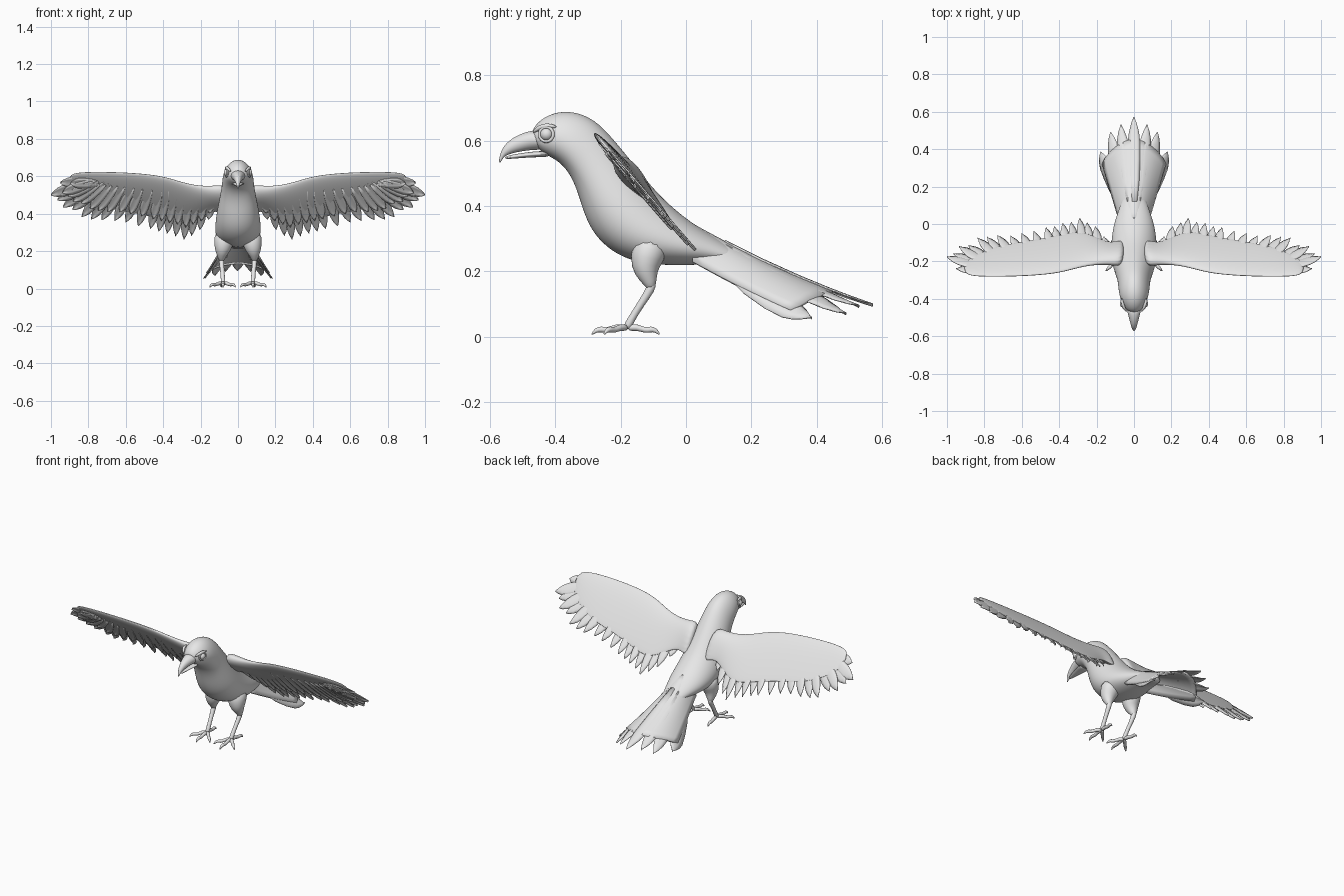
import bpy, bmesh, math
from mathutils import Vector as V

cube = bpy.data.objects.get("Cube")
if cube:
    bpy.data.objects.remove(cube)

grey = bpy.data.materials.new("plain grey")
grey.use_nodes = True
grey.diffuse_color = (0.8, 0.8, 0.8, 1)
grey.node_tree.nodes["Principled BSDF"].inputs["Base Color"].default_value = grey.diffuse_color


def finish(name, bm, side=1, subdiv=0, thick=0):
    """Turn a bmesh into a smooth object, mirrored when side is -1."""
    for v in bm.verts:
        v.co.x *= side
    bmesh.ops.recalc_face_normals(bm, faces=bm.faces)
    mesh = bpy.data.meshes.new(name)
    bm.to_mesh(mesh)
    bm.free()
    mesh.materials.append(grey)
    mesh.polygons.foreach_set("use_smooth", [True] * len(mesh.polygons))
    ob = bpy.data.objects.new(name, mesh)
    bpy.context.collection.objects.link(ob)
    if thick:
        mod = ob.modifiers.new("thickness", "SOLIDIFY")
        mod.thickness, mod.offset = thick, 0
    if subdiv:
        ob.modifiers.new("smooth", "SUBSURF").levels = subdiv
        ob.modifiers["smooth"].render_levels = subdiv
    return ob


def loft(name, rings, side=1, n=16, egg=0.0, subdiv=2):
    """Skin rings given as (centre, long axis, cross axis)."""
    bm = bmesh.new()
    grow = 3 / (2 + math.cos(math.tau / n)) if subdiv else 1
    loops = []
    for c, a, b in rings:
        loop = []
        for i in range(n):
            t = math.tau * i / n
            p = c + (a * math.cos(t) + b * math.sin(t) * (1 - egg * math.cos(t))) * grow
            loop.append(bm.verts.new(p))
        loops.append(loop)
    for p, q in zip(loops, loops[1:]):
        for i in range(n):
            j = (i + 1) % n
            bm.faces.new((p[i], p[j], q[j], q[i]))
    bm.faces.new(loops[0])
    bm.faces.new(loops[-1])
    return finish(name, bm, side, subdiv)


def profile_loft(name, stations, **kw):
    """Stations: top y, top z, bottom y, bottom z, half width."""
    rings = []
    for ty, tz, by, bz, w in stations:
        top, bot = V((0, ty, tz)), V((0, by, bz))
        rings.append(((top + bot) / 2, (top - bot) / 2, V((w, 0, 0))))
    return loft(name, rings, **kw)


def tube(name, path, side, n=10):
    """Round limb through points of x, y, z, radius."""
    pts = [V(p[:3]) for p in path]
    rings = []
    for i, p in enumerate(pts):
        d = (pts[min(i + 1, len(pts) - 1)] - pts[max(i - 1, 0)]).normalized()
        a = d.cross(V((1, 0.2, 0.1))).normalized()
        rings.append((p, a * path[i][3], d.cross(a) * path[i][3]))
    return loft(name, rings, side, n, subdiv=1)


def sheet(name, surf, rows, side=1, thick=0.006):
    """Thin surface through a grid of x, y, lift points."""
    bm = bmesh.new()
    grid = [[bm.verts.new(surf(*p)) for p in row] for row in rows]
    for r, s in zip(grid, grid[1:]):
        for i in range(len(r) - 1):
            bm.faces.new((r[i], r[i + 1], s[i + 1], s[i]))
    return finish(name, bm, side, thick=thick)


LEAF = ((0, .5), (.25, .85), (.5, 1), (.7, 1), (.82, .8), (.92, .45), (1, .03))


def feather(name, surf, root, tip, width, lift, side=1):
    root, tip = V(root), V(tip)
    across = (tip - root).orthogonal().normalized() * width
    rows = []
    for t, w in LEAF:
        c = root.lerp(tip, t)
        rows.append([(*(c + across * w * k), lift + 0.004 * (1 - abs(k)) - 0.003 * k)
                     for k in (-1, -.5, 0, .5, 1)])
    sheet(name, surf, rows, side, 0.004)


# Body from face to rump
profile_loft("body", [
    (-.478, .62, -.455, .575, .034), (-.457, .657, -.425, .555, .055),
    (-.41, .686, -.39, .538, .073), (-.35, .692, -.355, .5, .082),
    (-.28, .667, -.33, .44, .085), (-.22, .602, -.312, .375, .096),
    (-.15, .515, -.278, .305, .113), (-.09, .44, -.21, .248, .121),
    (-.03, .385, -.13, .223, .12), (.02, .347, -.03, .218, .108),
    (.06, .322, .03, .22, .092), (.12, .287, .1, .225, .07),
    (.2, .243, .19, .2, .04)], egg=0.12)

# Beak halves
profile_loft("upper_beak", [
    (-.45, .635, -.42, .572, .045), (-.49, .628, -.47, .573, .032),
    (-.53, .61, -.51, .567, .022), (-.557, .587, -.545, .559, .014),
    (-.57, .56, -.561, .548, .007), (-.574, .534, -.568, .532, .003)])
profile_loft("lower_beak", [
    (-.42, .57, -.41, .55, .04), (-.47, .567, -.465, .55, .027),
    (-.52, .56, -.52, .546, .017), (-.556, .552, -.556, .543, .007)])


# Tail: an arched fan with pointed feathers
def tail_surface(x, y, lift):
    w = min(.08 + .3 * max(y - .03, 0), .185)
    d = y - .02
    return V((x, y, .34 - .56 * d + .2 * d * d - .11 * (x / w) ** 2 + lift))


rows = []
for j in range(11):
    row = []
    for i in range(-8, 9):
        u = i / 8
        y = .02 + j / 10 * (.43 - .13 * u * u)
        row.append((u * min(.08 + .3 * max(y - .03, 0), .175), y, 0))
    rows.append(row)
sheet("tail_fan", tail_surface, rows, thick=0.012)
for i, (x, y) in enumerate([(0, .572), (.07, .53), (.125, .49), (.178, .385)]):
    for side in ((1, -1) if x else (1,)):
        feather("tail_feather", tail_surface, (x * .45, .12), (x, y), .033, .004 - .003 * i, side)


# Wings lie in one sloping plane
SLOPE = 1.15
NORMAL = V((0, SLOPE, 1)).normalized()


def wing_surface(x, y, lift):
    return V((x, y, .3 - SLOPE * y)) + NORMAL * lift


# Span, leading edge, trailing edge, half thickness
WING = [(.05, -.22, -.07, .034), (.12, -.212, -.11, .028), (.2, -.213, -.07, .022),
        (.29, -.229, -.035, .018), (.4, -.262, -.06, .016), (.55, -.276, -.09, .014),
        (.7, -.281, -.11, .012), (.82, -.281, -.15, .01), (.91, -.272, -.205, .006)]
TIPS = [(.12, -.1), (.16, -.065), (.205, -.015), (.25, .01), (.29, .03), (.335, .012),
        (.38, .002), (.425, -.01), (.47, -.02), (.535, -.035), (.6, -.05), (.66, -.06),
        (.73, -.06), (.785, -.066), (.835, -.075), (.885, -.11), (.935, -.12),
        (.965, -.155), (1, -.175), (.95, -.235)]

for side in (1, -1):
    tag = "left_" if side == 1 else "right_"
    rings = []
    for x, front, back, t in WING:
        a, b = wing_surface(x, front, 0), wing_surface(x, back, 0)
        rings.append(((a + b) / 2, (a - b) / 2, NORMAL * t))
    loft(tag + "wing", rings, side, egg=-0.5)
    for i, (x, y) in enumerate(TIPS):
        t = (x - .1) / .9
        root = (x - .02 - .2 * t * t, -.18 - .06 * t)
        feather(tag + "wing_feather", wing_surface, root, (x, y), .024, -.002 - .005 * (i % 2), side)
        # Shorter covert layer underneath
        mid = V(root).lerp(V((x, y)), .72)
        feather(tag + "covert", wing_surface, root, mid, .022, -.014, side)

    # Eye, eyelid ring and brow
    bm = bmesh.new()
    bmesh.ops.create_uvsphere(bm, u_segments=20, v_segments=12, radius=.02)
    bmesh.ops.translate(bm, verts=bm.verts, vec=(.056, -.427, .62))
    finish(tag + "eye", bm, side)
    bpy.ops.mesh.primitive_torus_add(major_radius=.022, minor_radius=.005, major_segments=24,
                                     minor_segments=8, location=(.062 * side, -.428, .62),
                                     rotation=(0, math.pi / 2, -.3 * side))
    lid = bpy.context.object
    lid.name = tag + "eyelid"
    lid.data.materials.append(grey)
    bpy.ops.object.shade_smooth()
    tube(tag + "brow", [(.038, -.47, .625, .004), (.053, -.45, .641, .008),
                        (.062, -.425, .648, .008), (.066, -.395, .642, .004)], side)

    # Leg and foot
    tube(tag + "thigh", [(.07, -.1, .3, .06), (.078, -.125, .23, .05), (.085, -.122, .195, .036),
                         (.088, -.11, .165, .02), (.088, -.106, .145, .012)], side, 14)
    tube(tag + "shank", [(.088, -.103, .17, .014), (.088, -.108, .145, .014), (.085, -.135, .105, .011),
                         (.08, -.17, .05, .011), (.08, -.183, .022, .014)], side)
    for dx, dy in ((0, -.11), (.072, -.072), (-.068, -.072), (.01, .1)):
        toe = [(0, .026, .011), (.3, .03, .01), (.55, .018, .008), (.72, .023, .01),
               (.88, .02, .007), (1, .005, .002)]
        tube(tag + "toe", [(.08 + dx * k, -.18 + dy * k, z, r) for k, z, r in toe], side)
